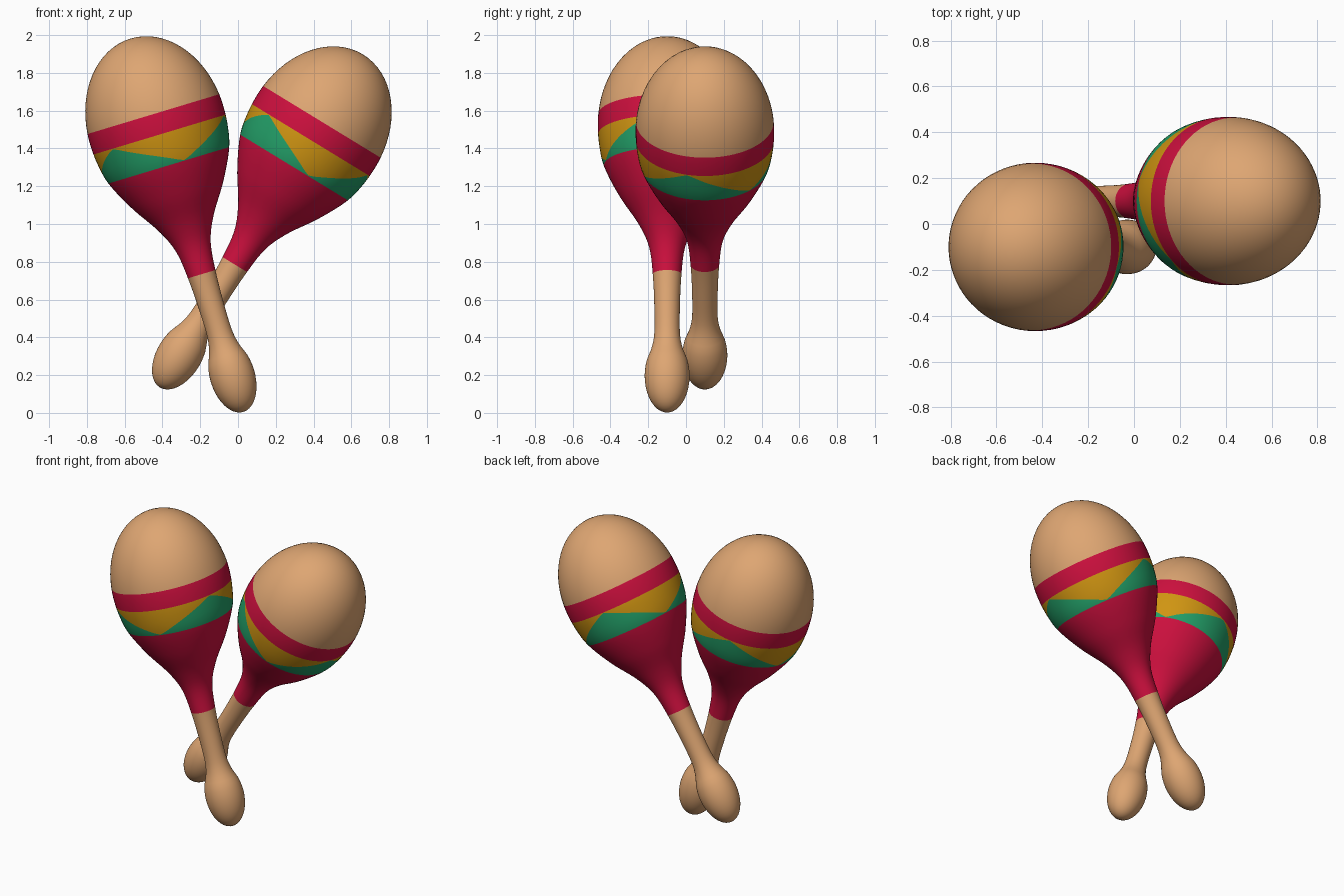
import bpy
import bmesh
import math

cube = bpy.data.objects.get("Cube")
if cube:
    bpy.data.objects.remove(cube, do_unlink=True)


def make_material(name, rgb):
    mat = bpy.data.materials.new(name)
    mat.use_nodes = True
    color = (*rgb, 1.0)
    mat.diffuse_color = color
    mat.node_tree.nodes["Principled BSDF"].inputs["Base Color"].default_value = color
    return mat


MATERIALS = [
    make_material("tan_wood", (0.73, 0.38, 0.17)),
    make_material("crimson_paint", (0.61, 0.005, 0.048)),
    make_material("green_paint", (0.017, 0.35, 0.14)),
    make_material("yellow_paint", (0.63, 0.30, 0.006)),
]
TAN, CRIMSON, GREEN, YELLOW = range(4)
SEGMENTS = 72

# Heights along the axis where the colours or shapes change
KNOB, NECK, GREEN_LOW, YELLOW_TOP, BAND_TOP, WIDEST, TOP = (
    0.2, 0.762, 1.364, 1.534, 1.647, 1.59, 2.065)

# Radius profile between the rounded ends: (height, radius)
PROFILE = [(KNOB, 0.119), (0.28, 0.109), (0.35, 0.083), (0.42, 0.069),
           (0.55, 0.067), (NECK, 0.076), (0.92, 0.097), (1.045, 0.152),
           (1.2, 0.252), (GREEN_LOW, 0.334), (1.48, 0.36), (WIDEST, 0.367)]


def slope(i):
    if i in (0, len(PROFILE) - 1):
        return 0.0
    (s0, r0), (s1, r1) = PROFILE[i - 1], PROFILE[i + 1]
    return (r1 - r0) / (s1 - s0)


def radius(s):
    """Elliptical ends joined by a smooth cubic profile."""
    if s <= KNOB:
        return PROFILE[0][1] * math.sqrt(max(0, 1 - ((KNOB - s) / KNOB) ** 2))
    if s >= WIDEST:
        return PROFILE[-1][1] * math.sqrt(max(0, 1 - ((s - WIDEST) / (TOP - WIDEST)) ** 2))
    i = max(k for k in range(len(PROFILE) - 1) if PROFILE[k][0] <= s)
    (s0, r0), (s1, r1) = PROFILE[i], PROFILE[i + 1]
    h = s1 - s0
    t = (s - s0) / h
    return ((2 * t**3 - 3 * t**2 + 1) * r0 + (t**3 - 2 * t**2 + t) * h * slope(i)
            + (3 * t**2 - 2 * t**3) * r1 + (t**3 - t**2) * h * slope(i + 1))


def zigzag(angle):
    """Three-pointed wave between the green and yellow paint."""
    phase = (math.degrees(angle) - 15) % 120 / 60
    t = phase if phase < 1 else 2 - phase
    t = min(max(t, 0.02), 0.98)
    return GREEN_LOW + (YELLOW_TOP - GREEN_LOW) * t


def flat(s):
    return lambda angle: s


# Zones from bottom to top: lower edge, upper edge, rows, easing, colour
ZONES = [
    (flat(0), flat(KNOB), 10, lambda t: 1 - math.cos(t * math.pi / 2), TAN),
    (flat(KNOB), flat(NECK), 20, lambda t: t, TAN),
    (flat(NECK), flat(GREEN_LOW), 20, lambda t: t, CRIMSON),
    (flat(GREEN_LOW), zigzag, 4, lambda t: t, GREEN),
    (zigzag, flat(YELLOW_TOP), 4, lambda t: t, YELLOW),
    (flat(YELLOW_TOP), flat(BAND_TOP), 4, lambda t: t, CRIMSON),
    (flat(BAND_TOP), flat(TOP), 16, lambda t: math.sin(t * math.pi / 2), TAN),
]


def make_maraca(name, location, tilt):
    bm = bmesh.new()
    angles = [2 * math.pi * k / SEGMENTS for k in range(SEGMENTS)]
    bottom = bm.verts.new((0, 0, 0))
    tip = bm.verts.new((0, 0, TOP))
    previous = None
    for z, (low, high, rows, ease, color) in enumerate(ZONES):
        for row in range(1, rows + 1):
            if z == len(ZONES) - 1 and row == rows:
                break
            ring = []
            for a in angles:
                s = low(a) + (high(a) - low(a)) * ease(row / rows)
                r = radius(s)
                ring.append(bm.verts.new((r * math.sin(a), -r * math.cos(a), s)))
            for k in range(SEGMENTS):
                n = (k + 1) % SEGMENTS
                if previous:
                    face = bm.faces.new((previous[k], previous[n], ring[n], ring[k]))
                else:
                    face = bm.faces.new((bottom, ring[n], ring[k]))
                face.material_index = color
            previous = ring
    for k in range(SEGMENTS):
        bm.faces.new((previous[k], previous[(k + 1) % SEGMENTS], tip)).material_index = TAN
    for face in bm.faces:
        face.smooth = True
    bmesh.ops.recalc_face_normals(bm, faces=bm.faces)
    mesh = bpy.data.meshes.new(name)
    bm.to_mesh(mesh)
    bm.free()
    for mat in MATERIALS:
        mesh.materials.append(mat)
    obj = bpy.data.objects.new(name, mesh)
    obj.location = location
    obj.rotation_euler = (0, math.radians(tilt), 0)
    bpy.context.collection.objects.link(obj)
    return obj


# Crossed pair
make_maraca("right_maraca", (0.028, -0.1, 0.005), -16.8)
make_maraca("left_maraca", (-0.414, 0.1, 0.135), 31.4)
